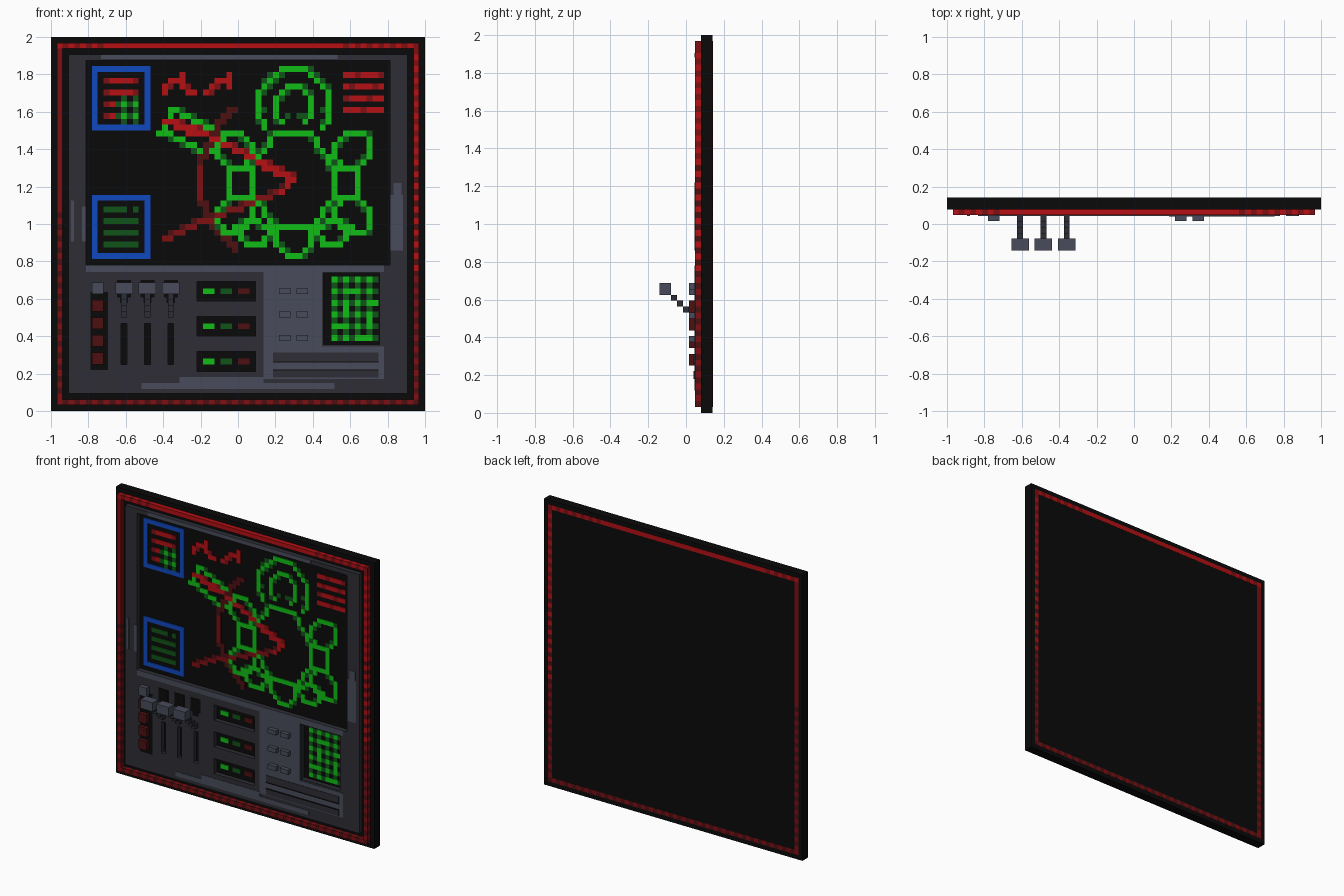
import bpy, bmesh, math

if "Cube" in bpy.data.objects:
    bpy.data.objects.remove(bpy.data.objects["Cube"], do_unlink=True)

U = 1 / 32                       # cell size: the panel is 64 x 64 cells
BACK, SLAB, FACE, BTN = 4.5 * U, 2.5 * U, 1.5 * U, 0.5 * U   # depth levels along y


def linear(v):
    v /= 255
    return v / 12.92 if v <= 0.04045 else ((v + 0.055) / 1.055) ** 2.4


COLOURS = {
    "black": (10, 10, 10), "red": (182, 16, 20), "dark_red": (126, 14, 18),
    "maroon": (78, 16, 18), "green": (16, 190, 22), "dark_green": (16, 84, 24),
    "blue": (16, 72, 192), "light_grey": (72, 76, 91), "dark_grey": (45, 45, 53),
}
NAMES = list(COLOURS)
MATS = []
for name, rgb in COLOURS.items():
    m = bpy.data.materials.new(name)
    m.use_nodes = True
    col = [linear(v) for v in rgb] + [1]
    m.diffuse_color = col
    bsdf = m.node_tree.nodes["Principled BSDF"]
    bsdf.inputs["Base Color"].default_value = col
    bsdf.inputs["Roughness"].default_value = 0.8
    MATS.append(m)


def build(name, boxes):
    """One object from boxes (c0, r0, c1, r1, y0, y1, colour); rows count down from the top."""
    bm = bmesh.new()
    used = []
    for c0, r0, c1, r1, y0, y1, colour in boxes:
        if colour not in used:
            used.append(colour)
        x0, x1, z0, z1 = -1 + c0 * U, -1 + c1 * U, 2 - r1 * U, 2 - r0 * U
        verts = bmesh.ops.create_cube(bm, size=1)["verts"]
        for v in verts:
            v.co = ((x0 + x1) / 2 + v.co.x * (x1 - x0), (y0 + y1) / 2 + v.co.y * (y1 - y0),
                    (z0 + z1) / 2 + v.co.z * (z1 - z0))
        for f in verts[0].link_faces[:] + verts[6].link_faces[:] + verts[7].link_faces[:]:
            f.material_index = used.index(colour)
        for f in {f for v in verts for f in v.link_faces}:
            f.material_index = used.index(colour)
    me = bpy.data.meshes.new(name)
    bm.to_mesh(me)
    bm.free()
    for c in used:
        me.materials.append(MATS[NAMES.index(c)])
    ob = bpy.data.objects.new(name, me)
    bpy.context.collection.objects.link(ob)
    return ob


# Backing slab
build("backing_slab", [(0, 0, 64, 64, SLAB, BACK, "black")])

# Red light strip running right through the slab, one lamp per cell
lamps = []
for i in range(1, 63):
    odd = i % 2
    top = "red" if 8 < i < 50 or odd else "dark_red"
    side = ("dark_red" if odd or i < 30 else "maroon")
    right = ("red" if odd and i < 40 else "dark_red" if odd or i < 22 else "maroon")
    bottom = "dark_red" if odd else "maroon"
    for c, r, colour in ((i, 1, top), (i, 62, bottom), (1, i, side), (62, i, right)):
        if c == i or 1 < i < 62:
            lamps.append((c, r, c + 1, r + 1, FACE, BACK + 0.001, colour))
build("light_strip", lamps)

# Grey console face, with the screen, slots, lamp wells and display cut through
LEVERS = (12, 16, 20)
WELLS = (42, 48, 54)
panel = build("console_face", [(3, 3, 61, 61, FACE, SLAB, "dark_grey")])
holes = [(6, 4, 58, 39), (46.6, 40.4, 56.2, 52.6)]
holes += [(c, 48, c + 1, 56) for c in LEVERS]
holes += [(25, r - 0.2, 35, r + 3.2) for r in WELLS]
cutter = build("panel_cutter", [h + (0, 0.1, "black") for h in holes])
cutter.hide_render = True
mod = panel.modifiers.new("cut", "BOOLEAN")
mod.operation, mod.solver, mod.object = "DIFFERENCE", "EXACT", cutter
bpy.context.view_layer.objects.active = panel
panel.select_set(True)
bpy.ops.object.modifier_apply(modifier=mod.name)
bpy.data.objects.remove(cutter, do_unlink=True)


# Thin plates lying on the console face
def plates(name, rects, colour, thick=0.003):
    build(name, [r + (FACE - thick, FACE, colour) for r in rects])


plates("worn_patches", [(8.6, 3, 49, 3.8), (58, 27, 60.2, 36.5), (58.6, 25, 60, 27),
                        (3.4, 28, 3.9, 35), (5.3, 29, 6, 35), (6, 39, 57, 40.2),
                        (36.4, 40.2, 46.4, 53), (36.4, 53, 57, 58.5),
                        (15.5, 59.2, 48.5, 60.2), (22, 58.2, 36.4, 59.2)], "light_grey")
plates("vent_slots", [(38, 54, 56, 55.6), (38, 57, 56, 58.3)], "dark_grey", 0.006)
plates("vent_lines", [(38, 55.5, 56, 55.7), (38, 56.9, 56, 57.1)], "black", 0.008)
plates("lever_plates", [(c - 0.7, 41.6, c + 1.7, 44.6) for c in LEVERS]
       + [(c - 0.2, 44.6, c + 1.2, 45.5) for c in LEVERS], "black")
plates("button_plate", [(6.8, 43.6, 9.8, 57)], "black")

# Levers: stepped arm with a block handle
for n, c in enumerate(LEVERS):
    steps = [(c, 44 + k, c + 1, 45 + k, (k - 2.5) * U, (k - 1.5) * U, "dark_grey")
             for k in range(5)]
    build(f"lever_arm_{n + 1}", steps)
    build(f"lever_handle_{n + 1}", [(c - 1, 42, c + 2, 44, -4.5 * U, -2.5 * U, "light_grey")])

# Raised buttons
build("round_top_button", [(7, 42, 9, 44, BTN, FACE, "light_grey")])
build("red_buttons", [(7, r, 9, r + 2, BTN, FACE, "maroon") for r in (45, 48, 51, 54)])
build("grey_buttons", [(c, r, c + 2, r + 1, BTN, FACE, "light_grey")
                       for c in (39, 42) for r in (43, 47, 51)])

# Indicator lamps in their wells
build("indicator_lamps", [(c, r + 1, c + 2, r + 2, SLAB - 0.006, SLAB, colour) for r in WELLS
                          for c, colour in ((26, "green"), (29, "dark_green"), (32, "maroon"))])


# Screen drawings: cells filled along lines, with a darker cell at each diagonal step
def draw(cells, pts, bright, dark, closed=False):
    pts = list(pts) + ([pts[0]] if closed else [])
    for (c0, r0), (c1, r1) in zip(pts, pts[1:]):
        n = max(abs(c1 - c0), abs(r1 - r0), 1)
        prev = None
        for i in range(n + 1):
            p = (math.floor(c0 + (c1 - c0) * i / n + 0.5), math.floor(r0 + (r1 - r0) * i / n + 0.5))
            cells[p] = bright
            if prev and p[0] != prev[0] and p[1] != prev[1]:
                cells.setdefault((p[0], prev[1]), dark)
            prev = p


def show(name, cells):
    build(name, [(c, r, c + 1, r + 1, SLAB - 0.006, SLAB, colour)
                 for (c, r), colour in cells.items()])


G = ("green", "dark_green")
MID = 41


def mirrored(pts):
    return [(2 * MID - c, r) for c, r in pts]


chart = {}
ring = [(50, 16), (53, 16), (54, 18), (54, 20), (52, 22), (50, 22), (48, 20), (48, 18)]
low_ring = [(c, 49 - r) for c, r in ring]
box = [(48, 22), (52, 22), (52, 27), (48, 27)]
foot = [(48, 31), (51, 32), (51, 33), (49, 35), (46, 35), (45, 32)]
for shape in (ring, low_ring, box, foot):
    draw(chart, shape, *G, closed=True)
    draw(chart, mirrored(shape), *G, closed=True)
draw(chart, [(34, 22), (34, 27), (38, 32), (44, 32), (48, 27), (48, 22), (44, 16), (38, 16)],
     *G, closed=True)
draw(chart, [(36, 15), (35, 13), (35, 9), (39, 5), (43, 5), (47, 9), (47, 13), (46, 15)], *G)
draw(chart, [(39, 14), (38, 13), (38, 10), (40, 8), (42, 8), (44, 10), (44, 13), (43, 14)], *G)
draw(chart, [(38, 33), (38, 35), (40, 37), (42, 37), (44, 35), (44, 33)], *G)
draw(chart, [(18, 16), (20, 12), (23, 13), (28, 16), (28, 18), (26, 19), (22, 17), (19, 16)], *G)
for c, r in ((36, 7), (46, 7), (37, 6), (45, 6), (36, 12), (46, 12), (40, 13), (42, 13)):
    chart[(c, r)] = "dark_green"
# Course lines over the chart
draw(chart, [(31, 12), (29, 13), (27, 17), (25, 21), (25, 28), (27, 32), (31, 36)],
     "maroon", "maroon")
draw(chart, [(25, 22), (25, 27)], "dark_red", "maroon")
draw(chart, [(40, 25), (36, 27), (26, 31), (19, 34)], "dark_red", "maroon")
draw(chart, [(20, 14), (26, 16), (41, 24)], "red", "dark_red")
draw(chart, [(19, 14), (24, 16)], "red", "dark_red")
draw(chart, [(36, 22), (41, 24), (39, 26)], "red", "dark_red")
show("screen_chart", chart)

# Zigzag traces and dashed readout
readout = {}
draw(readout, [(19, 9), (19, 8), (22, 6), (22, 8), (24, 9)], "red", "dark_red")
draw(readout, [(26, 9), (28, 7), (30, 6), (30, 8)], "red", "dark_red")
for k, r in enumerate((6, 8, 10, 12)):
    for c in range(50, 57):
        readout[(c, r)] = "dark_red" if (c + k) % 4 == 0 else "red"
show("screen_readouts", readout)

# Blue framed insets
for name, r0 in (("upper", 5), ("lower", 27)):
    frame = {}
    draw(frame, [(7, r0), (16, r0), (16, r0 + 10), (7, r0 + 10)], "blue", "blue", closed=True)
    for k in range(4):
        for c in range(9, 15):
            r = r0 + 2 + 2 * k
            if name == "upper":
                frame[(c, r)] = "dark_red" if c in (9, 14) else "red"
            elif k or c != 13:
                frame[(c, r)] = "dark_green"
    if name == "upper":
        for c in range(11, 15):
            for r in range(10, 15):
                if c % 2 == 0 or r in (11, 13):
                    frame[(c, r)] = "green" if c % 2 == 0 and r in (11, 13) else "dark_green"
    show(f"{name}_blue_inset", frame)

# Small grid display
grid = {}
for c in range(48, 56):
    for r in range(41, 52):
        if c % 2 and r % 2 == 0:
            continue
        grid[(c, r)] = "green" if (c % 2 == 0 and r % 2 == 1) or (c * 3 + r) % 7 == 0 else "dark_green"
show("grid_display", grid)
